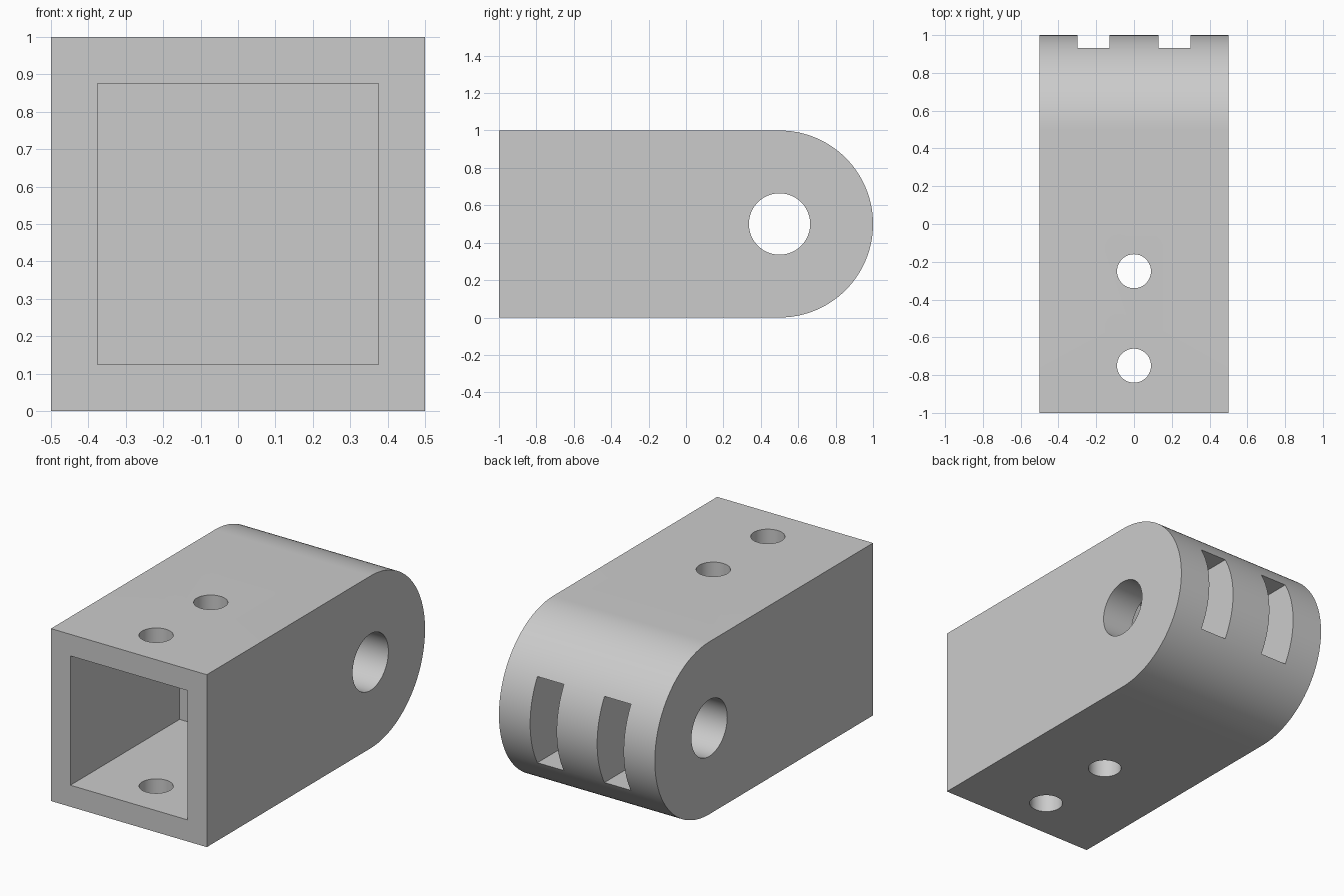
import bpy
import bmesh
import math
from mathutils import Matrix

cube = bpy.data.objects.get("Cube")
if cube:
    bpy.data.objects.remove(cube, do_unlink=True)

# Material
grey = bpy.data.materials.new("plain grey")
grey.use_nodes = True
colour = (0.6, 0.6, 0.6, 1)
grey.diffuse_color = colour
grey.node_tree.nodes["Principled BSDF"].inputs["Base Color"].default_value = colour


def make_object(name, bm):
    bmesh.ops.recalc_face_normals(bm, faces=bm.faces)
    mesh = bpy.data.meshes.new(name)
    bm.to_mesh(mesh)
    bm.free()
    mesh.materials.append(grey)
    obj = bpy.data.objects.new(name, mesh)
    bpy.context.collection.objects.link(obj)
    return obj


def box(name, low, high):
    bm = bmesh.new()
    bmesh.ops.create_cube(bm, size=1)
    for v in bm.verts:
        v.co = [h if c > 0 else l for c, l, h in zip(v.co, low, high)]
    return make_object(name, bm)


def cylinder(name, centre, radius, length, rotation=Matrix()):
    bm = bmesh.new()
    bmesh.ops.create_cone(bm, cap_ends=True, segments=64, radius1=radius,
                          radius2=radius, depth=length,
                          matrix=Matrix.Translation(centre) @ rotation)
    return make_object(name, bm)


# Body: side profile with a half-round back, extruded across the width
profile = [(-1, 1), (-1, 0)]
steps = 64
for i in range(steps + 1):
    a = -math.pi / 2 + math.pi * i / steps
    profile.append((0.5 + 0.5 * math.cos(a), 0.5 + 0.5 * math.sin(a)))
bm = bmesh.new()
side = bm.faces.new([bm.verts.new((-0.5, y, z)) for y, z in profile])
extruded = bmesh.ops.extrude_face_region(bm, geom=[side])["geom"]
bmesh.ops.translate(bm, vec=(1, 0, 0),
                    verts=[g for g in extruded if isinstance(g, bmesh.types.BMVert)])
body = make_object("bracket_body", bm)

# Cutters: square socket, pin hole, screw holes and rear slots
cutters = [
    box("socket_cutter", (-0.375, -1.1, 0.125), (0.375, 0, 0.875)),
    cylinder("pin_hole_cutter", (0, 0.5, 0.5), 0.164, 1.2,
             Matrix.Rotation(math.pi / 2, 4, "Y")),
]
for y in (-0.75, -0.25):
    cutters.append(cylinder("screw_hole_cutter", (0, y, 0.5), 0.09, 1.2))
for x in (-0.3, 0.13):
    cutters.append(box("slot_cutter", (x, 0.25, 0.25), (x + 0.17, 1.1, 0.75)))

bpy.ops.object.select_all(action="DESELECT")
bpy.context.view_layer.objects.active = body
body.select_set(True)
for cutter in cutters:
    cutter.hide_render = True
    cut = body.modifiers.new(cutter.name, "BOOLEAN")
    cut.operation = "DIFFERENCE"
    cut.solver = "EXACT"
    cut.object = cutter
    bpy.ops.object.modifier_apply(modifier=cut.name)
    bpy.data.objects.remove(cutter, do_unlink=True)

bpy.ops.object.shade_smooth_by_angle(angle=math.radians(30))
